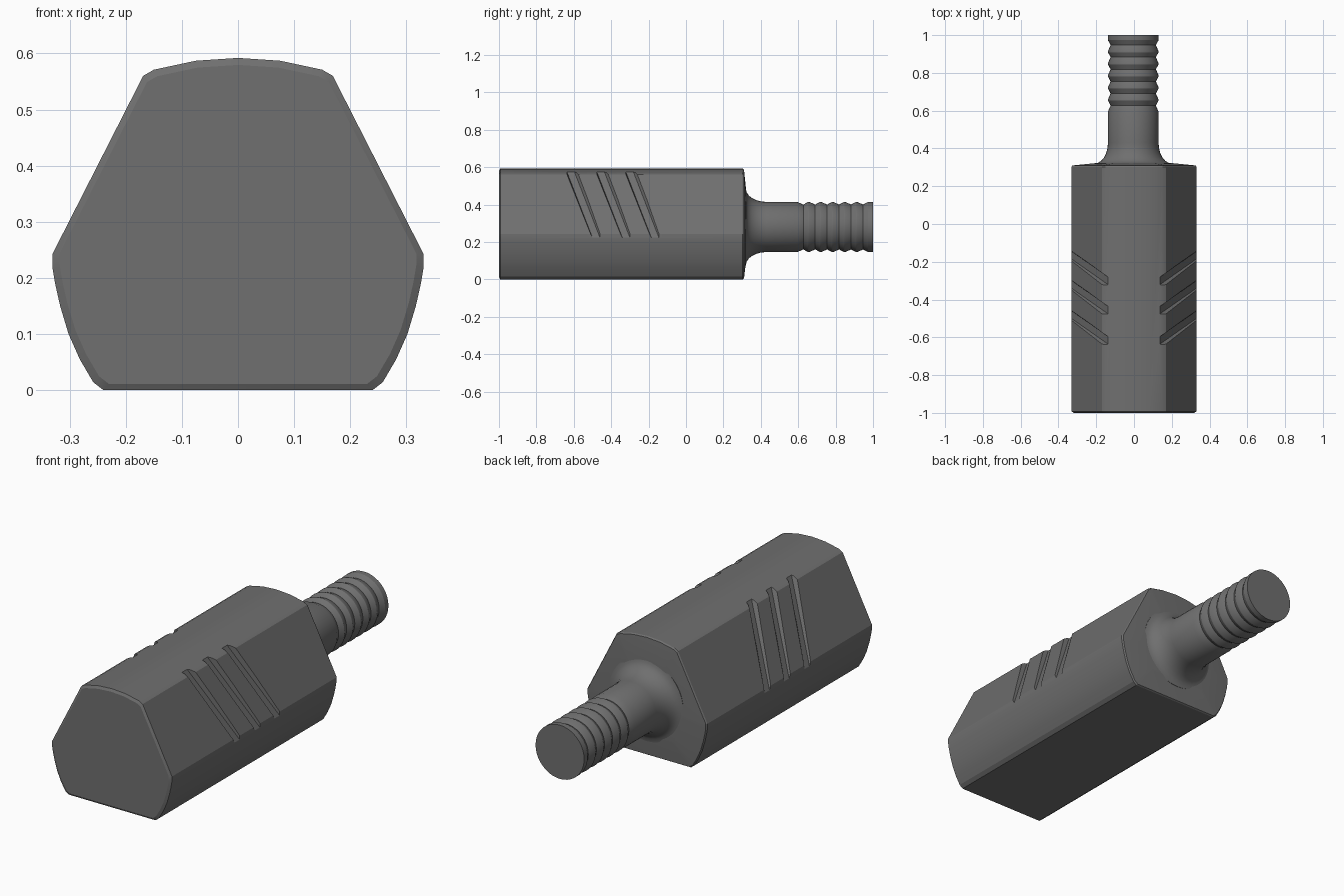
import bpy, bmesh, math
from mathutils import Vector

if "Cube" in bpy.data.objects:
    bpy.data.objects.remove(bpy.data.objects["Cube"])

steel = bpy.data.materials.new("dark grey")
steel.diffuse_color = (0.16, 0.16, 0.16, 1)
steel.use_nodes = True
steel.node_tree.nodes["Principled BSDF"].inputs["Base Color"].default_value = steel.diffuse_color


def make_object(name, bm, smooth=25):
    bmesh.ops.recalc_face_normals(bm, faces=bm.faces)
    mesh = bpy.data.meshes.new(name)
    bm.to_mesh(mesh)
    bm.free()
    mesh.materials.append(steel)
    ob = bpy.data.objects.new(name, mesh)
    bpy.context.collection.objects.link(ob)
    return ob


def smooth(ob, degrees):
    bpy.ops.object.select_all(action='DESELECT')
    bpy.context.view_layer.objects.active = ob
    ob.select_set(True)
    bpy.ops.object.shade_smooth_by_angle(angle=math.radians(degrees))


def loft(bm, rings):
    """Skin closed rings of points and cap both ends."""
    loops = [[bm.verts.new(p) for p in ring] for ring in rings]
    n = len(loops[0])
    for a, b in zip(loops, loops[1:]):
        for i in range(n):
            j = (i + 1) % n
            bm.faces.new((a[i], a[j], b[j], b[i]))
    bm.faces.new(loops[0])
    bm.faces.new(loops[-1])


# Body: mirrored half profile, with small end chamfers and a raised back
half = [(0.24, 0), (0.258, 0.014), (0.282, 0.055), (0.302, 0.10), (0.317, 0.15),
        (0.326, 0.19), (0.331, 0.22), (0.331, 0.242), (0.169, 0.56), (0.15, 0.571),
        (0.075, 0.587)]
profile = half + [(0, 0.592)] + [(-x, z) for x, z in reversed(half)]
ZC = 0.28


def section(y, k):
    return [(x * k, y, ZC + (z - ZC) * k) for x, z in profile]


bm = bmesh.new()
loft(bm, [section(-1, 0.96), section(-0.993, 1), section(0.303, 1),
          section(0.31, 0.985), section(0.322, 0.62)])
body = make_object("body", bm)

# Slanted grip grooves cut in both upper sides
top = Vector((0.169, 0, 0.56))
down = Vector((0.162, 0, -0.318)).normalized()
out = Vector((0.318, 0, 0.162)).normalized()
bm = bmesh.new()
for side in (1, -1):
    for y0 in (-0.605, -0.445, -0.29):
        rings = []
        for s, depth in ((-0.07, 0.024), (0.42, 0.007)):
            ring = []
            for dy, h in ((-0.045, 0.03), (-0.022, -depth), (0.018, -depth), (0.045, 0.03)):
                p = top + down * s + out * h
                ring.append((side * p.x, y0 + 0.34 * s + dy, p.z))
            rings.append(ring)
        loft(bm, rings)
cutter = make_object("groove_cutter", bm)
cut = body.modifiers.new("grooves", 'BOOLEAN')
cut.object = cutter
cut.operation = 'DIFFERENCE'
cut.solver = 'EXACT'
bpy.context.view_layer.objects.active = body
body.select_set(True)
bpy.ops.object.modifier_apply(modifier=cut.name)
bpy.data.objects.remove(cutter)
smooth(body, 20)

# Stem: flared collar, plain neck and ridged end, turned about the y axis
R = 0.134
outline = [(0.29, 0.205), (0.32, 0.205)]
for i in range(1, 7):
    a = math.radians(15 * i)
    outline.append((0.32 + 0.11 * (1 - math.cos(a)), 0.205 - (0.205 - R) * math.sin(a)))
outline.append((0.595, R))
for k in range(6):
    y = 0.595 + 0.064 * k
    outline += [(y + 0.032, R - 0.014), (y + 0.058, R), (y + 0.064, R)]
outline.append((1.0, R))
bm = bmesh.new()
SIDES = 40
loft(bm, [[(-0.004 + r * math.cos(2 * math.pi * i / SIDES), y,
            ZC + r * math.sin(2 * math.pi * i / SIDES)) for i in range(SIDES)]
          for y, r in outline])
stem = make_object("stem", bm)
smooth(stem, 25)
